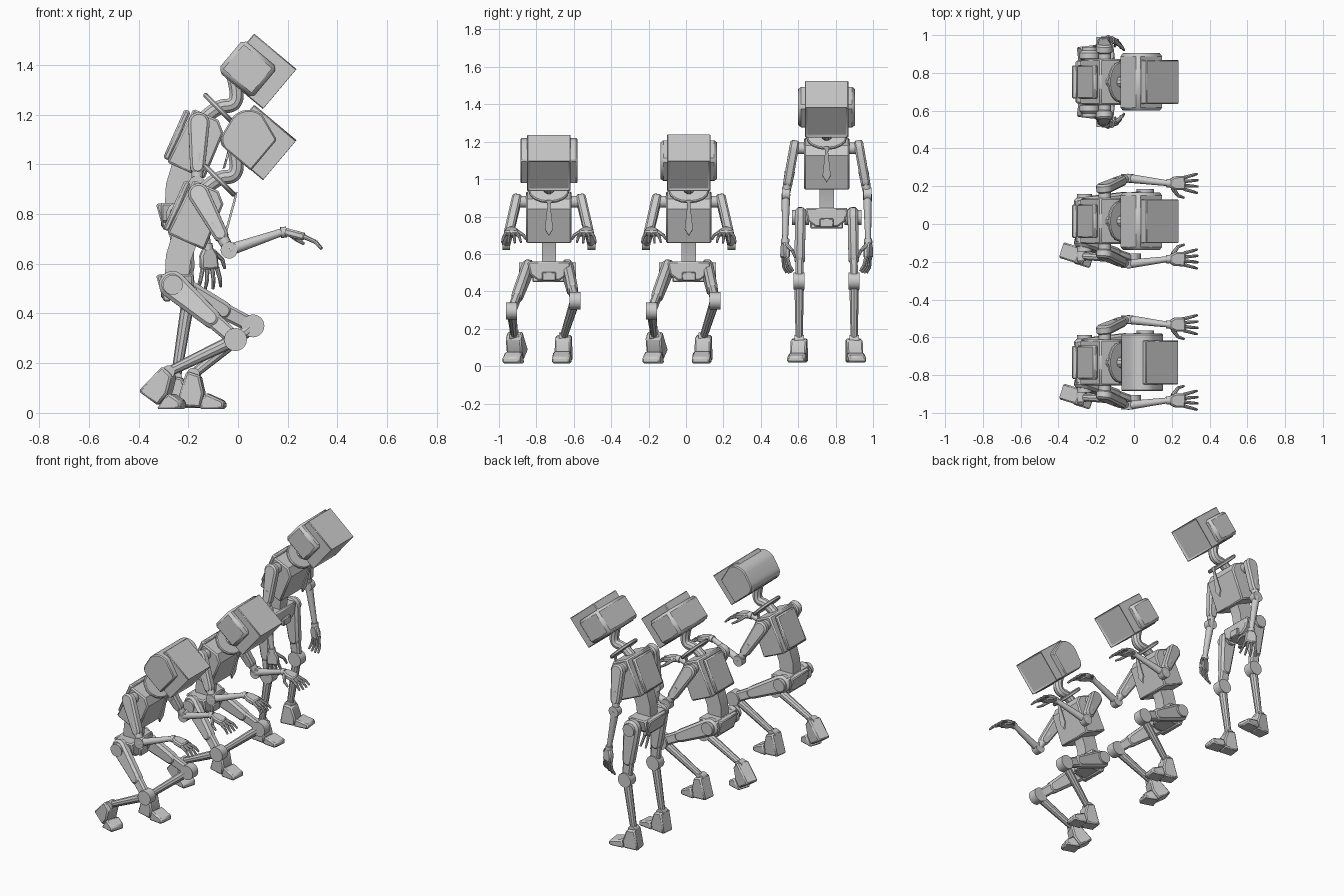
import bpy, bmesh, math
from mathutils import Vector as V

if "Cube" in bpy.data.objects:
    bpy.data.objects.remove(bpy.data.objects["Cube"])

MID = [0.0]  # y of the figure being built


def finish(name, bm, bevel=0.0):
    bmesh.ops.recalc_face_normals(bm, faces=bm.faces[:])
    me = bpy.data.meshes.new(name)
    bm.to_mesh(me)
    bm.free()
    ob = bpy.data.objects.new(name, me)
    ob.location.y = MID[0]
    bpy.context.collection.objects.link(ob)
    if bevel:
        m = ob.modifiers.new("chamfer", 'BEVEL')
        m.width, m.segments, m.limit_method = bevel, 1, 'ANGLE'
        m.angle_limit = math.radians(50)
    return ob


def extrude(name, pts, vec, bevel=0.0, inset=None):
    """Closed polygon of 3D points pushed along vec; inset = normal of a face to recess."""
    bm = bmesh.new()
    a = [bm.verts.new(V(p)) for p in pts]
    b = [bm.verts.new(V(p) + V(vec)) for p in pts]
    bm.faces.new(a)
    bm.faces.new(b[::-1])
    for i in range(len(a)):
        j = (i + 1) % len(a)
        bm.faces.new((a[i], b[i], b[j], a[j]))
    if inset:
        bmesh.ops.recalc_face_normals(bm, faces=bm.faces[:])
        f = max(bm.faces, key=lambda f: f.normal.dot(V(inset)))
        bmesh.ops.inset_region(bm, faces=[f], thickness=0.012)
        bmesh.ops.translate(bm, verts=f.verts[:], vec=-0.012 * V(inset))
    return finish(name, bm, bevel)


def side(name, pts, half, bevel=0.0, y=0.0, inset=None):
    return extrude(name, [(x, y - half, z) for x, z in pts], (0, 2 * half, 0), bevel, inset)


def rod(name, p, q, r0, r1, n=12):
    p, q = V(p), V(q)
    d = q - p
    bm = bmesh.new()
    bmesh.ops.create_cone(bm, cap_ends=True, segments=n, radius1=r0, radius2=r1, depth=d.length)
    M = d.to_track_quat('Z', 'Y').to_matrix().to_4x4()
    M.translation = (p + q) / 2
    bmesh.ops.transform(bm, matrix=M, verts=bm.verts[:])
    return finish(name, bm)


def disc(name, c, r, w):
    c = V(c)
    return rod(name, c - V((0, w / 2, 0)), c + V((0, w / 2, 0)), r, r, 24)


def capsule(name, p, q, r0, r1, w, bevel=0.01):
    """Flat tapered limb plate with rounded ends, thickness w across y."""
    p, q = V(p), V(q)
    d = (q - p).normalized()
    s = d.cross(V((0, 1, 0))).normalized()
    n = s.cross(d).normalized()
    pts = []
    for c, r, a0 in ((p, r0, 90), (q, r1, -90)):
        for k in range(9):
            a = math.radians(a0 + k * 22.5)
            pts.append(c + r * (d * math.cos(a) + s * math.sin(a)) - n * w / 2)
    return extrude(name, pts, n * w, bevel)


def frame(ox, oz, pitch):
    c, s = math.cos(pitch), math.sin(pitch)
    return lambda pts: [(ox + a * c + b * s, oz - a * s + b * c) for a, b in pts]


def rect(a0, a1, b0, b1):
    return [(a0, b0), (a1, b0), (a1, b1), (a0, b1)]


def tube(name, pts, r):
    cu = bpy.data.curves.new(name, 'CURVE')
    cu.dimensions, cu.bevel_depth, cu.bevel_resolution, cu.use_fill_caps = '3D', r, 3, True
    sp = cu.splines.new('NURBS')
    sp.points.add(len(pts) - 1)
    for s, p in zip(sp.points, pts):
        s.co = (p[0], p[1], p[2], 1)
    sp.use_endpoint_u, sp.order_u = True, 3
    ob = bpy.data.objects.new(name, cu)
    ob.location.y = MID[0]
    bpy.context.collection.objects.link(ob)
    bpy.ops.object.select_all(action='DESELECT')
    ob.select_set(True)
    bpy.context.view_layer.objects.active = ob
    bpy.ops.object.convert(target='MESH')


def head(dz, rounded):
    p = math.radians(40)
    F = frame(0.238, 1.381 + dz, p)
    fwd = (math.cos(p), 0, -math.sin(p))
    side("monitor_box", F(rect(-0.226, 0, -0.21, 0 if not rounded else -0.002)), 0.116, 0.004, inset=fwd)
    if rounded:
        prof = [(-0.065, -0.212), (-0.065, -0.05)]
        for ca, cb, a0 in ((-0.175, -0.095, 90), (-0.195, -0.157, 180)):
            r = 0.085 if a0 == 90 else 0.055
            prof += [(ca + r * math.cos(math.radians(a0 + 15 * k)),
                      cb + r * math.sin(math.radians(a0 + 15 * k))) for k in range(7)]
        side("monitor_cowl", F(prof), 0.152, 0.006)
    else:
        side("monitor_cowl", F(rect(-0.245, -0.065, -0.205, -0.045)), 0.152, 0.016)


def torso(dz):
    F = frame(-0.286, 1.008 + dz, math.radians(24))
    side("torso", F([(0, 0), (0.165, 0), (0.16, 0.2), (0.12, 0.24), (0.01, 0.24)]), 0.122, 0.008)
    side("back_panel", F(rect(-0.022, 0.005, 0.01, 0.225)), 0.09, 0.008)
    # neck, collar and tie
    tube("neck", [(x, 0, z + dz) for x, z in
                  ((-0.02, 1.36), (0.0, 1.29), (-0.015, 1.235), (-0.08, 1.235), (-0.13, 1.19))], 0.03)
    C = frame(-0.074, 1.222 + dz, math.radians(45))
    ring = []
    for k in range(16):
        a = 2 * math.pi * k / 16
        (x, z), = C([(0.088 * math.cos(a), -0.01)])
        ring.append((x, 0.108 * math.sin(a), z))
    extrude("collar", ring, (0.014, 0, 0.014), 0.005)
    extrude("tie", [(-0.002, -0.012, 1.175 + dz), (-0.002, 0.012, 1.175 + dz), (-0.008, 0.008, 1.145 + dz),
                    (-0.042, 0.022, 1.02 + dz), (-0.052, 0, 0.985 + dz), (-0.042, -0.022, 1.02 + dz),
                    (-0.008, -0.008, 1.145 + dz)], (-0.01, 0, -0.003))
    # spine and pelvis
    side("spine", [(x, z + dz) for x, z in ((-0.26, 1.02), (-0.29, 0.92), (-0.295, 0.82),
                                            (-0.2, 0.82), (-0.19, 0.9), (-0.16, 0.98))], 0.038)
    extrude("pelvis", [(-0.31, y, z + dz) for y, z in
                       ((-0.115, 0.845), (0.115, 0.845), (0.1, 0.775), (0.06, 0.745),
                        (-0.06, 0.745), (-0.1, 0.775))], (0.13, 0, 0), 0.008)
    side("pelvis_front", [(x, z + dz) for x, z in rect(-0.19, -0.165, 0.742, 0.79)], 0.037, 0.005)
    side("pelvis_back", [(x, z + dz) for x, z in
                         ((-0.3, 0.845), (-0.33, 0.84), (-0.3, 0.735), (-0.27, 0.735))], 0.088, 0.006)


def hand(w, fwd, thumb, curl):
    w, f = V(w), V(fwd).normalized()
    t = V(thumb)
    t = (t - f * t.dot(f)).normalized()
    n = f.cross(t)
    n = n if n.dot(V(curl)) > 0 else -n
    pts = [w + f * a + t * b - n * 0.016 for a, b in
           ((0, -0.02), (0.03, -0.037), (0.085, -0.04), (0.09, 0.036), (0.035, 0.036), (0, 0.02))]
    extrude("palm", pts, n * 0.032, 0.008)
    for i in range(4):
        k = (i - 1.5) / 1.5
        a = w + f * 0.083 + t * 0.031 * k
        b = a + (f + t * 0.25 * k).normalized() * 0.05 + n * 0.008
        c = b + (f * 0.85 + t * 0.2 * k + n * 0.55).normalized() * (0.042 - 0.006 * abs(k))
        rod("finger_base", a, b, 0.0095, 0.008, 8)
        rod("finger_tip", b, c, 0.0085, 0.006, 8)
    a = w + f * 0.02 + t * 0.025
    b = a + (f * 0.6 + t * 0.7 + n * 0.3).normalized() * 0.055
    rod("thumb_base", a, b, 0.012, 0.009, 8)
    rod("thumb_tip", b, b + (f + t * 0.3 + n * 0.3).normalized() * 0.04, 0.009, 0.006, 8)


def arm(s, dz, elbow, wrist, fwd, thumb, curl):
    m = lambda p: V((p[0], s * p[1], p[2]))
    sh, e, w = m((-0.157, 0.175, 1.165 + dz)), m(elbow), m(wrist)
    disc("shoulder_joint", m((-0.155, 0.145, 1.165 + dz)), 0.032, 0.07)
    capsule("upper_arm", sh, sh.lerp(e, 0.72), 0.043, 0.03, 0.05)
    rod("upper_arm_rod", sh.lerp(e, 0.5), e, 0.028, 0.022)
    disc("elbow", e, 0.034, 0.042)
    rod("forearm", e, w, 0.024, 0.015)
    rod("wrist", w.lerp(e, 0.06), w + V(m(fwd)) * 0.01, 0.022, 0.022)
    hand(w, m(fwd), m(thumb), m(curl))


def foot(a, pitch, yaw):
    F = frame(0, 0, pitch)
    c, s = math.cos(yaw), math.sin(yaw)

    def piece(name, pts, half):
        P = [V((a.x + x * c + half * s, a.y + x * s - half * c, a.z + z)) for x, z in pts]
        extrude(name, P, (-2 * half * s, 2 * half * c, 0), 0.008)
    h = a.z - 0.02 if pitch == 0 else 0.13
    piece("heel", F([(-0.05, -h), (0.05, -h), (0.055, -0.07), (0.03, 0.0), (-0.025, 0.01)]), 0.043)
    (jx, jz), (kx, kz) = F([(0.045, -h), (0.05, -0.068)])
    bot = min(jz, 0.015 - a.z) if pitch else jz
    piece("toe", [(jx, bot), (jx + 0.1, bot), (jx + 0.1, bot + 0.032), (kx + 0.01, kz)], 0.048)


def leg(hip, knee, ankle, pitch, yaw):
    h, k, a = V(hip), V(knee), V(ankle)
    disc("hip_joint", h * 1, 0.04, 0.09)
    capsule("thigh", h, h.lerp(k, 0.62), 0.055, 0.038, 0.056, 0.014)
    capsule("thigh_lower", h.lerp(k, 0.5), k, 0.034, 0.03, 0.042)
    disc("knee", k, 0.046, 0.058)
    rod("shin", k, a, 0.027, 0.02, 10)
    disc("ankle", a, 0.026, 0.05)
    foot(a, pitch, yaw)


def figure(y, crouch, rounded):
    MID[0] = y
    dz = -0.286 if crouch else 0.0
    head(dz, rounded)
    torso(dz)
    for s in (-1, 1):
        if crouch:
            arm(s, dz, (-0.036, 0.228, 0.655), (0.185, 0.2, 0.73), (0.95, -0.0, -0.25),
                (0, -1, 0), (0, 0, -1))
        else:
            arm(s, dz, (-0.165, 0.218, 0.92), (-0.122, 0.222, 0.665), (0.1, 0.0, -1),
                (0.9, -0.35, 0), (-0.3, -0.9, 0))
            leg((-0.235, s * 0.14, 0.795), (-0.2, s * 0.147, 0.455), (-0.25, s * 0.147, 0.14), 0, s * 0.12)
    if crouch:
        leg((-0.262, -0.115, 0.515), (-0.01, -0.2, 0.295), (-0.28, -0.185, 0.165), math.radians(35), -0.3)
        leg((-0.262, 0.1, 0.515), (0.06, 0.14, 0.35), (-0.18, 0.078, 0.155), 0.12, -0.12)


# three figures in a row
figure(0.752, False, False)
figure(0.015, True, False)
figure(-0.733, True, True)

bpy.ops.object.select_all(action='SELECT')
bpy.context.view_layer.objects.active = bpy.context.selected_objects[0]
bpy.ops.object.shade_smooth_by_angle(angle=math.radians(31))
